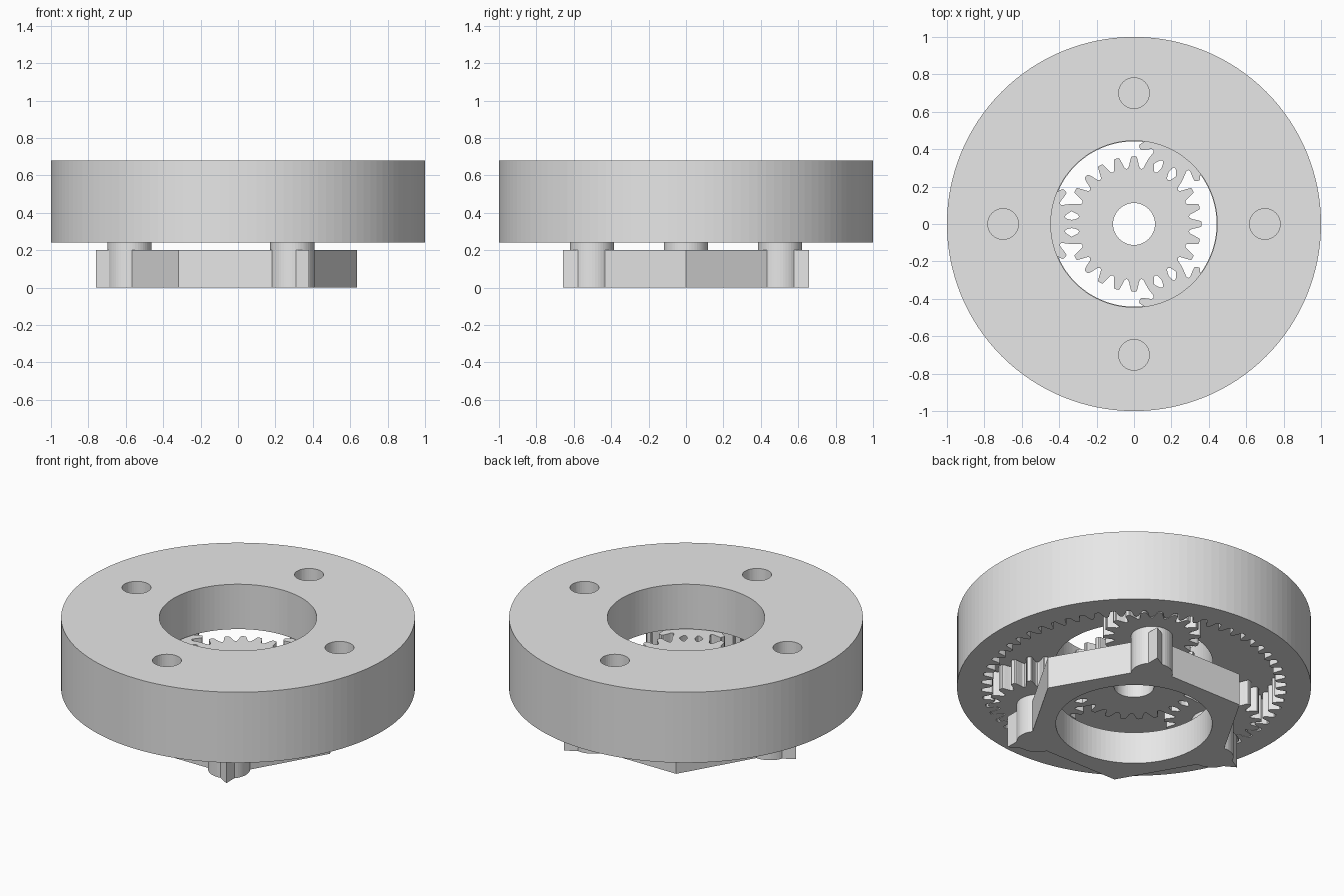
import bpy
import bmesh
from math import cos, sin, pi, radians

cube = bpy.data.objects.get("Cube")
if cube:
    bpy.data.objects.remove(cube, do_unlink=True)

steel = bpy.data.materials.new("grey_metal")
steel.use_nodes = True
GREY = (0.8, 0.8, 0.8, 1)
steel.diffuse_color = GREY
steel.node_tree.nodes["Principled BSDF"].inputs["Base Color"].default_value = GREY

ORBIT = 0.58
ANGLES = [radians(a) for a in (60, 180, 300)]
MODULE = ORBIT / 21          # sun of 24 and planet of 18 teeth
BOTTOM, CEILING, TOP = 0.24, 0.40, 0.68


def polygon(radius, sides, centre=(0, 0), turn=0):
    return [(centre[0] + radius * cos(turn + 2 * pi * i / sides),
             centre[1] + radius * sin(turn + 2 * pi * i / sides)) for i in range(sides)]


def gear(teeth, foot, head, centre=(0, 0)):
    # one tooth flank: position within the pitch, height from root to tip
    half = [(-.5, 0), (-.42, .04), (-.35, .16), (-.28, .42), (-.21, .75), (-.16, .94), (-.1, 1)]
    tooth = half + [(-p, h) for p, h in reversed(half[1:])]
    root, tip = teeth * MODULE / 2 - foot * MODULE, teeth * MODULE / 2 + head * MODULE
    points = []
    for i in range(teeth):
        for p, h in tooth:
            a, r = 2 * pi * (i + p) / teeth, root + (tip - root) * h
            points.append((centre[0] + r * cos(a), centre[1] + r * sin(a)))
    return points


def prism(name, outline, z0, z1):
    bm = bmesh.new()
    base = bm.faces.new([bm.verts.new((x, y, z0)) for x, y in outline])
    up = bmesh.ops.extrude_face_region(bm, geom=[base])["geom"]
    bmesh.ops.translate(bm, vec=(0, 0, z1 - z0),
                        verts=[v for v in up if isinstance(v, bmesh.types.BMVert)])
    bmesh.ops.recalc_face_normals(bm, faces=bm.faces)
    mesh = bpy.data.meshes.new(name)
    bm.to_mesh(mesh)
    bm.free()
    mesh.materials.append(steel)
    obj = bpy.data.objects.new(name, mesh)
    bpy.context.collection.objects.link(obj)
    return obj


def combine(target, tool, operation="DIFFERENCE"):
    mod = target.modifiers.new("combine", "BOOLEAN")
    mod.operation, mod.solver, mod.object = operation, "EXACT", tool
    bpy.context.view_layer.objects.active = target
    bpy.ops.object.modifier_apply(modifier=mod.name)
    bpy.data.objects.remove(tool, do_unlink=True)


def place(angle):
    return ORBIT * cos(angle), ORBIT * sin(angle)


# Housing with toothed recess, central opening and four blind bolt holes
housing = prism("ring_housing", polygon(1, 128), BOTTOM, TOP)
combine(housing, prism("ring_teeth_cutter", gear(60, 1, 1.25), BOTTOM - .1, CEILING))
combine(housing, prism("opening_cutter", polygon(.445, 96), CEILING - .1, TOP + .1))
for i in range(4):
    spot = polygon(.7, 4)[i]
    combine(housing, prism("bolt_cutter", polygon(.082, 40, spot), TOP - .2, TOP + .1))

# Sun gear with shaft bore
sun = prism("sun_gear", gear(24, 1.25, 1.1), BOTTOM, CEILING - .005)
combine(sun, prism("bore_cutter", polygon(.112, 48), 0, TOP))

# Planet gears
for n, a in enumerate(ANGLES):
    prism(f"planet_gear_{n + 1}", gear(18, 1.25, 1, place(a)), BOTTOM, CEILING - .005)

# Carrier: hexagon plate, pointed corners, pins and a wide opening
carrier = prism("planet_carrier", polygon(.635, 6), 0, .2)
combine(carrier, prism("corner_points", polygon(.76, 3, turn=pi), 0, .2), "UNION")
for a in ANGLES:
    combine(carrier, prism("pin", polygon(.118, 48, place(a)), 0, CEILING - .02), "UNION")
combine(carrier, prism("carrier_cutter", polygon(.442, 96), -.1, .3))
